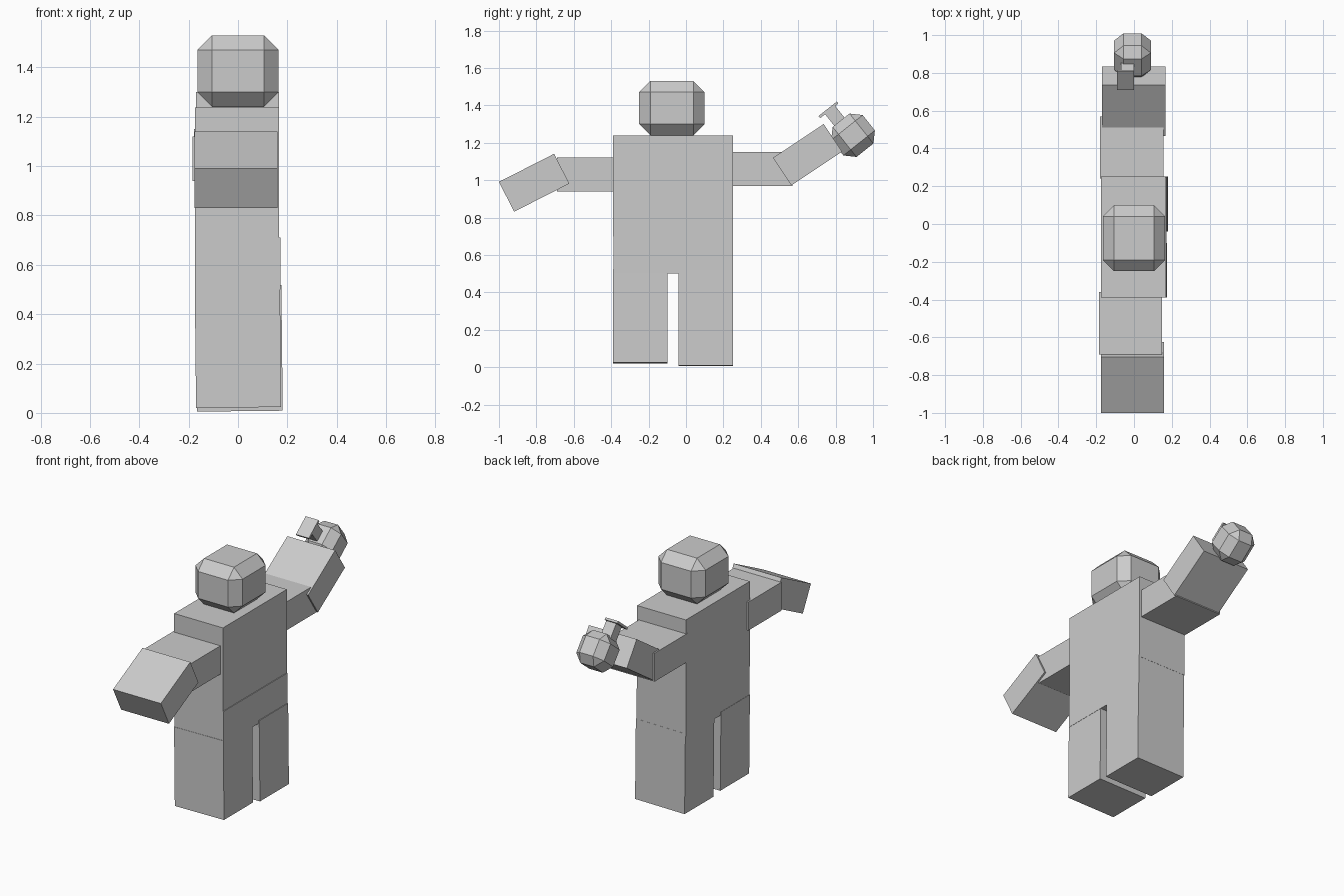
import bpy, bmesh
from math import radians
from mathutils import Matrix, Vector

if "Cube" in bpy.data.objects:
    bpy.data.objects.remove(bpy.data.objects["Cube"])

grey = bpy.data.materials.new("plain_grey")
grey.diffuse_color = (0.6, 0.6, 0.6, 1)
grey.use_nodes = True
grey.node_tree.nodes["Principled BSDF"].inputs["Base Color"].default_value = grey.diffuse_color


def block(name, center, size, rx=0, ry=0, chamfer=0):
    """Box with optional tilt (degrees) and one-step chamfer."""
    bm = bmesh.new()
    bmesh.ops.create_cube(bm, size=1)
    bmesh.ops.scale(bm, vec=size, verts=bm.verts)
    if chamfer:
        bmesh.ops.bevel(bm, geom=list(bm.edges), offset=chamfer, offset_type='OFFSET',
                        segments=1, affect='EDGES')
    m = (Matrix.Translation(center) @ Matrix.Rotation(radians(rx), 4, 'X')
         @ Matrix.Rotation(radians(ry), 4, 'Y'))
    bmesh.ops.transform(bm, matrix=m, verts=bm.verts)
    bmesh.ops.recalc_face_normals(bm, faces=bm.faces)
    me = bpy.data.meshes.new(name)
    bm.to_mesh(me)
    bm.free()
    me.materials.append(grey)
    ob = bpy.data.objects.new(name, me)
    bpy.context.collection.objects.link(ob)
    return ob


# Body
block("head", (0, -0.075, 1.385), (0.33, 0.35, 0.29), chamfer=0.06)
block("torso", (-0.004, -0.069, 0.968), (0.342, 0.64, 0.54))
block("pelvis", (-0.001, -0.069, 0.605), (0.345, 0.638, 0.21))

# Legs, leaning very slightly
block("front_leg", (0, -0.245, 0.272), (0.345, 0.29, 0.50), ry=-0.6)
block("back_leg", (0.005, 0.106, 0.262), (0.347, 0.29, 0.51), ry=-0.6)

# Arms
block("front_upper_arm", (-0.018, -0.525, 1.03), (0.334, 0.33, 0.18))
block("front_forearm", (-0.008, -0.812, 0.986), (0.335, 0.331, 0.179), rx=27)
block("back_upper_arm", (-0.012, 0.405, 1.06), (0.334, 0.33, 0.18))
block("back_forearm", (-0.002, 0.65, 1.136), (0.335, 0.325, 0.177), rx=33.7)

# Held ball with neck and lid along a tilted axis
TILT = 38.5
ball = Vector((-0.008, 0.893, 1.24))
turn = Matrix.Rotation(radians(TILT), 3, 'X')
for name, offset, size, chamfer in (
    ("held_ball", (0, 0, 0), (0.195, 0.215, 0.205), 0.05),
    ("ball_neck", (-0.027, -0.012, 0.135), (0.07, 0.07, 0.10), 0),
    ("ball_lid", (-0.037, -0.018, 0.188), (0.09, 0.125, 0.014), 0),
):
    block(name, ball + turn @ Vector(offset), size, rx=TILT, chamfer=chamfer)
